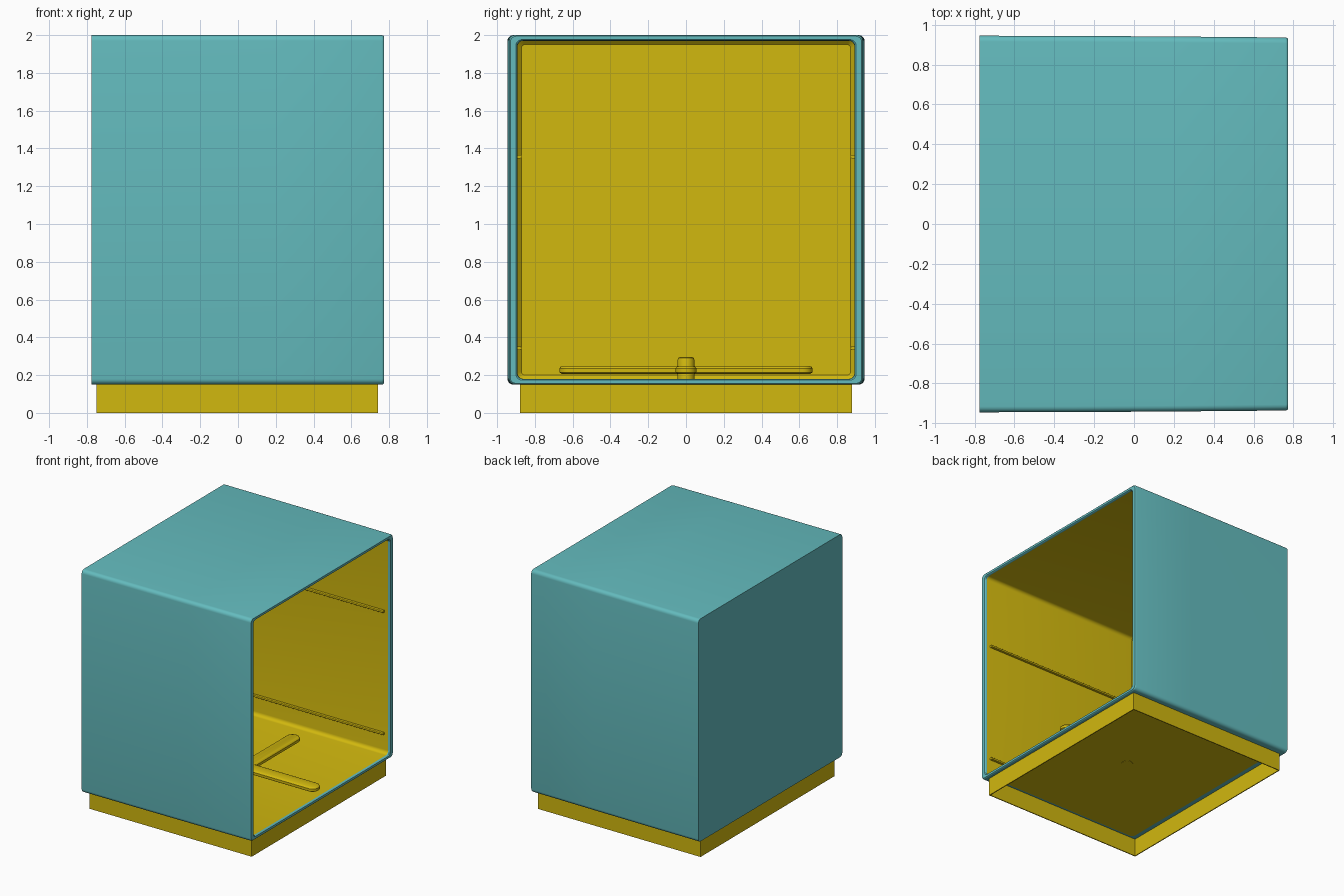
import bpy, bmesh, math

if "Cube" in bpy.data.objects:
    bpy.data.objects.remove(bpy.data.objects["Cube"])


def material(name, rgb):
    m = bpy.data.materials.new(name)
    m.diffuse_color = (*rgb, 1)
    m.use_nodes = True
    m.node_tree.nodes["Principled BSDF"].inputs["Base Color"].default_value = m.diffuse_color
    return m


TEAL = material("teal", (0.127, 0.500, 0.515))
YELLOW = material("yellow", (0.640, 0.480, 0.0045))


def finish(name, bm, mats, smooth=True):
    bmesh.ops.recalc_face_normals(bm, faces=bm.faces)
    me = bpy.data.meshes.new(name)
    bm.to_mesh(me)
    bm.free()
    ob = bpy.data.objects.new(name, me)
    bpy.context.collection.objects.link(ob)
    for m in mats:
        me.materials.append(m)
    if smooth:
        bpy.ops.object.select_all(action='DESELECT')
        ob.select_set(True)
        bpy.context.view_layer.objects.active = ob
        bpy.ops.object.shade_smooth_by_angle(angle=math.radians(35))
    return ob


def rounded_rect(u0, u1, v0, v1, r, n=5):
    pts = []
    for cu, cv, a in ((u1 - r, v1 - r, 0), (u0 + r, v1 - r, 90),
                      (u0 + r, v0 + r, 180), (u1 - r, v0 + r, 270)):
        for i in range(n + 1):
            t = math.radians(a + 90 * i / n)
            pts.append((cu + r * math.cos(t), cv + r * math.sin(t)))
    return pts


def loft(bm, rings):
    """Bridge rings of 3D points; cap both ends. Returns side faces per gap, then caps."""
    vs = [[bm.verts.new(p) for p in ring] for ring in rings]
    n = len(vs[0])
    sides = [[bm.faces.new((a[i], a[(i + 1) % n], b[(i + 1) % n], b[i])) for i in range(n)]
             for a, b in zip(vs, vs[1:])]
    return sides, bm.faces.new(vs[0][::-1]), bm.faces.new(vs[-1])


# Cabinet: slightly tapered outer skin, rounded rim, lined cavity open towards +x
# columns: x, half width, bottom, top, corner radius
sections = [
    (-0.775, 0.945, 0.150, 2.000, 0.03),
    (-0.30, 0.944, 0.150, 2.000, 0.03),
    (0.20, 0.941, 0.150, 2.000, 0.03),
    (0.760, 0.936, 0.150, 2.000, 0.03),
    (0.768, 0.934, 0.152, 1.998, 0.03),
    (0.772, 0.930, 0.156, 1.994, 0.03),
    (0.772, 0.900, 0.174, 1.976, 0.03),
    (0.766, 0.894, 0.179, 1.971, 0.03),
    (0.755, 0.892, 0.180, 1.970, 0.03),
    (-0.725, 0.892, 0.180, 1.970, 0.03),
    (-0.745, 0.872, 0.200, 1.950, 0.02),
]
bm = bmesh.new()
sides, back, inner_back = loft(bm, [[(x, y, z) for y, z in rounded_rect(-h, h, z0, z1, r)]
                                    for x, h, z0, z1, r in sections])
for gap in sides[8:]:
    for f in gap:
        f.material_index = 1
inner_back.material_index = 1
finish("cabinet", bm, [TEAL, YELLOW])

# Underside panel of the lining
bm = bmesh.new()
panel = rounded_rect(-0.70, 0.72, -0.85, 0.85, 0.03)
loft(bm, [[(x, y, z) for x, y in panel] for z in (0.146, 0.153)])
finish("underside_panel", bm, [YELLOW], False)

# Plinth: thin open frame under the cabinet
bm = bmesh.new()
loops = []
for inset, z in ((0, 0), (0, 0.152), (0.008, 0.152), (0.008, 0)):
    x0, x1, h = -0.75 + inset, 0.742 - inset, 0.88 - inset
    loops.append([bm.verts.new(p) for p in ((x0, -h, z), (x1, -h, z), (x1, h, z), (x0, h, z))])
for k in range(4):
    a, b = loops[k], loops[(k + 1) % 4]
    for i in range(4):
        j = (i + 1) % 4
        bm.faces.new((a[i], a[j], b[j], b[i]))
finish("plinth", bm, [YELLOW], False)

# Rack rails on both side walls
for side, label in ((-1, "front"), (1, "back")):
    for z, level in ((0.342, "lower"), (1.357, "upper")):
        bm = bmesh.new()
        prof = rounded_rect(0.872, 0.897, z - 0.009, z + 0.009, 0.005, 3)
        loft(bm, [[(x, side * y, w) for y, w in prof] for x in (-0.73, 0.72)])
        finish(f"{level}_{label}_rail", bm, [YELLOW])

# Spray arms: a cross of two round-ended bars
HUB_X = 0.07
for name, hx, hy in (("spray_arm_long", 0.67, 0.055), ("spray_arm_wide", 0.055, 0.67)):
    bm = bmesh.new()
    rings = []
    for inset, z in ((0.012, 0.207), (0, 0.215), (0, 0.236), (0.006, 0.244), (0.016, 0.248)):
        a, b = hx - inset, hy - inset
        pts = rounded_rect(-a, a, -b, b, min(a, b) * 0.98, 6)
        rings.append([(HUB_X + x, y, z) for x, y in pts])
    loft(bm, rings)
    finish(name, bm, [YELLOW])

# Hub with chamfered cap, reaching through the floor
bm = bmesh.new()
loft(bm, [[(HUB_X + r * math.cos(t), r * math.sin(t), z)
           for t in (math.tau * i / 24 for i in range(24))]
          for r, z in ((0.045, 0.143), (0.045, 0.28), (0.041, 0.291), (0.032, 0.297))])
finish("spray_hub", bm, [YELLOW])
